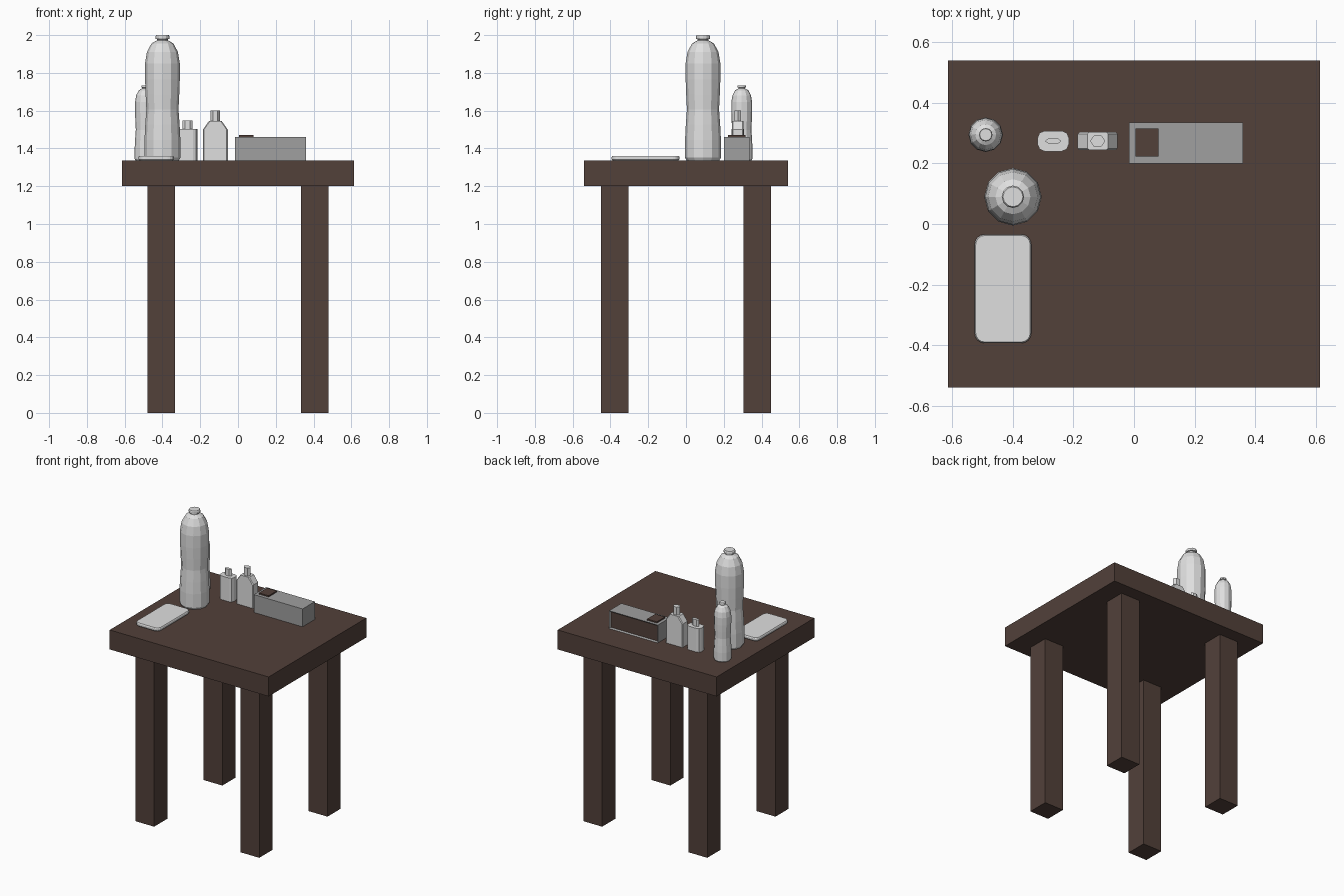
import bpy, bmesh, math

if "Cube" in bpy.data.objects:
    bpy.data.objects.remove(bpy.data.objects["Cube"])


def material(name, rgb):
    m = bpy.data.materials.new(name)
    m.diffuse_color = (*rgb, 1.0)
    m.use_nodes = True
    m.node_tree.nodes["Principled BSDF"].inputs["Base Color"].default_value = m.diffuse_color
    return m


BROWN = material("dark_brown_wood", (0.085, 0.052, 0.042))
LIGHT = material("light_grey", (0.74, 0.74, 0.74))
GREY = material("mid_grey", (0.35, 0.35, 0.35))


def finish(name, bm, *mats):
    bm.normal_update()
    mesh = bpy.data.meshes.new(name)
    bm.to_mesh(mesh)
    bm.free()
    for m in mats:
        mesh.materials.append(m)
    obj = bpy.data.objects.new(name, mesh)
    bpy.context.collection.objects.link(obj)
    return obj


def box_bm(x0, x1, y0, y1, z0, z1):
    bm = bmesh.new()
    bmesh.ops.create_cube(bm, size=1)
    for v in bm.verts:
        v.co = ((x0 + x1) / 2 + v.co.x * (x1 - x0),
                (y0 + y1) / 2 + v.co.y * (y1 - y0),
                (z0 + z1) / 2 + v.co.z * (z1 - z0))
    return bm


def loft(name, centre, rings, mat):
    """Skin stacked closed rings of (x, y, z) points, capped at both ends."""
    bm = bmesh.new()
    cx, cy = centre
    rows = [[bm.verts.new((cx + x, cy + y, z)) for x, y, z in r] for r in rings]
    n = len(rows[0])
    for a, b in zip(rows, rows[1:]):
        for i in range(n):
            j = (i + 1) % n
            bm.faces.new((a[i], a[j], b[j], b[i]))
    bm.faces.new(rows[0][::-1])
    bm.faces.new(rows[-1])
    return finish(name, bm, mat)


def oval(rx, ry, z, n):
    return [(rx * math.cos(math.tau * i / n), ry * math.sin(math.tau * i / n), z)
            for i in range(n)]


def rounded(hx, hy, r, z, seg=1):
    pts = []
    for k, (sx, sy) in enumerate(((1, 1), (-1, 1), (-1, -1), (1, -1))):
        for s in range(seg + 1):
            a = math.pi / 2 * (k + s / seg)
            pts.append((sx * (hx - r) + r * math.cos(a),
                        sy * (hy - r) + r * math.sin(a), z))
    return pts


TOP = 1.336

# Table top and four legs
finish("table_top", box_bm(-0.615, 0.615, -0.54, 0.54, 1.2, TOP), BROWN)
for sx, side in ((-1, "left"), (1, "right")):
    for sy, end in ((-1, "front"), (1, "back")):
        x, y = 0.407 * sx, 0.377 * sy
        finish(f"{end}_{side}_leg",
               box_bm(x - 0.073, x + 0.073, y - 0.073, y + 0.073, 0, 1.2), BROWN)

# Large and small bottle share one profile (radius, height)
PROFILE = [(0.086, 0), (0.095, 0.015), (0.095, 0.11), (0.091, 0.19), (0.085, 0.27),
           (0.089, 0.35), (0.092, 0.43), (0.092, 0.515), (0.082, 0.575), (0.058, 0.62),
           (0.029, 0.636), (0.029, 0.642), (0.037, 0.644), (0.037, 0.658), (0.033, 0.664)]
for name, centre, s in (("large_bottle", (-0.4, 0.09), 1.0),
                        ("small_bottle", (-0.49, 0.295), 0.6)):
    loft(name, centre, [oval(r * s, r * s, TOP + h * s, 12) for r, h in PROFILE], LIGHT)

# Short jar with its flat cap
loft("jar_body", (-0.267, 0.274),
     [rounded(0.052, 0.034, 0.024, z, 2) for z in (TOP, 1.502)], LIGHT)
loft("jar_cap", (-0.267, 0.274), [oval(0.027, 0.012, z, 6) for z in (1.502, 1.549)], LIGHT)

# Shouldered flask with hexagonal cap
loft("flask_body", (-0.12, 0.274),
     [rounded(0.066, 0.03, 0.006, TOP), rounded(0.066, 0.03, 0.006, 1.50),
      rounded(0.034, 0.03, 0.006, 1.545)], LIGHT)
loft("flask_cap", (-0.12, 0.274), [oval(0.025, 0.021, z, 6) for z in (1.545, 1.60)], LIGHT)

# Box with a recessed dark panel on its back
bm = box_bm(-0.017, 0.36, 0.2, 0.336, TOP, 1.461)
bm.normal_update()
back = [f for f in bm.faces if f.normal.y > 0.9]
bmesh.ops.inset_region(bm, faces=back, thickness=0.012, depth=0)
for v in back[0].verts:
    v.co.y -= 0.008
back[0].material_index = 1
finish("box", bm, GREY, BROWN)
finish("box_top_plate", box_bm(0.005, 0.081, 0.223, 0.315, 1.461, 1.470), BROWN)

# Flat tray with rounded corners
loft("flat_tray", (-0.433, -0.214),
     [rounded(0.088, 0.174, 0.028, TOP, 4), rounded(0.094, 0.18, 0.034, 1.342, 4),
      rounded(0.094, 0.18, 0.034, 1.354, 4), rounded(0.09, 0.176, 0.03, 1.36, 4)], LIGHT)
